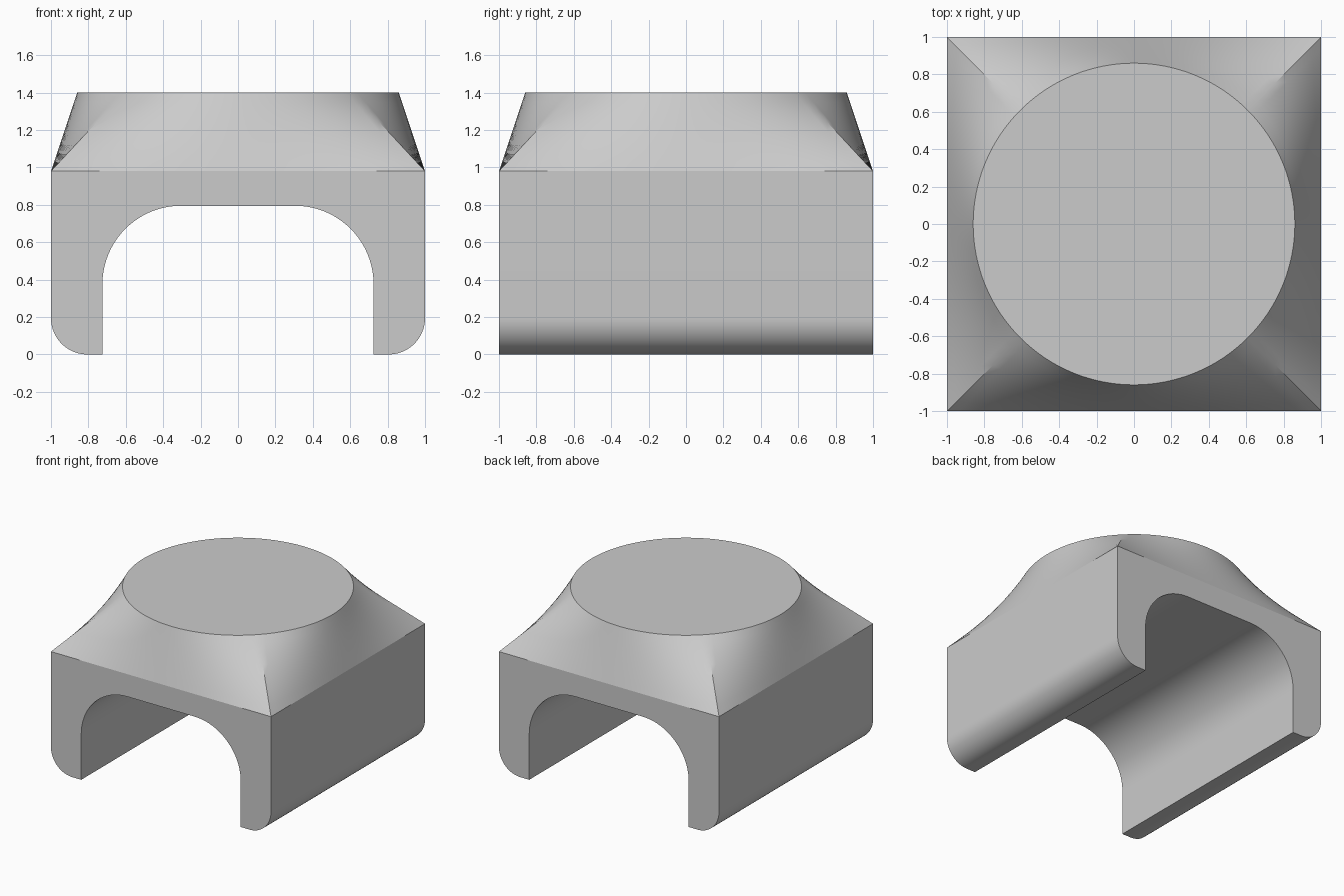
import bpy, bmesh, math
from mathutils import Vector

cube = bpy.data.objects.get("Cube")
if cube:
    bpy.data.objects.remove(cube, do_unlink=True)

grey = bpy.data.materials.new("plain grey")
grey.use_nodes = True
colour = (0.6, 0.6, 0.6, 1)
grey.diffuse_color = colour
grey.node_tree.nodes["Principled BSDF"].inputs["Base Color"].default_value = colour

SHOULDER, TOP, RADIUS = 0.98, 1.4, 0.86


def finish(bm, name):
    bmesh.ops.remove_doubles(bm, verts=bm.verts, dist=1e-5)
    mesh = bpy.data.meshes.new(name)
    bm.to_mesh(mesh)
    bm.free()
    mesh.materials.append(grey)
    obj = bpy.data.objects.new(name, mesh)
    bpy.context.collection.objects.link(obj)
    bpy.ops.object.select_all(action="DESELECT")
    obj.select_set(True)
    bpy.context.view_layer.objects.active = obj
    bpy.ops.object.shade_smooth_by_angle(angle=math.radians(30))
    return obj


def arc(cx, cz, r, start, end, steps=20):
    angles = [math.radians(start + (end - start) * i / steps) for i in range(steps + 1)]
    return [(cx + r * math.cos(a), cz + r * math.sin(a)) for a in angles]


# Arched body: right half of the profile, mirrored, then extruded front to back
half = arc(0.305, 0.375, 0.42, 90, 0) + [(0.725, 0)]
half += arc(0.805, 0.195, 0.195, -90, 0) + [(1, SHOULDER)]
profile = half + [(-x, z) for x, z in reversed(half)]
bm = bmesh.new()
face = bm.faces.new([bm.verts.new((x, -1, z)) for x, z in profile])
ext = bmesh.ops.extrude_face_region(bm, geom=[face], use_keep_orig=True)
back = [v for v in ext["geom"] if isinstance(v, bmesh.types.BMVert)]
bmesh.ops.translate(bm, verts=back, vec=(0, 2, 0))
bmesh.ops.recalc_face_normals(bm, faces=bm.faces)
# The shoulder is covered by the transition above
covered = [f for f in bm.faces if all(abs(v.co.z - SHOULDER) < 1e-4 for v in f.verts)]
bmesh.ops.delete(bm, geom=covered, context="FACES_ONLY")
finish(bm, "arched_body")

# Ruled transition from the square shoulder to the round top
SIDE, ROWS = 32, 8
corners = [Vector((x, y, SHOULDER)) for x, y in ((-1, -1), (1, -1), (1, 1), (-1, 1))]
square, circle = [], []
for s in range(4):
    for i in range(SIDE):
        t = i / SIDE
        square.append(corners[s].lerp(corners[(s + 1) % 4], t))
        a = math.radians(-135 + 90 * (s + t))
        circle.append(Vector((RADIUS * math.cos(a), RADIUS * math.sin(a), TOP)))
bm = bmesh.new()
rings = [[bm.verts.new(p.lerp(q, r / ROWS)) for p, q in zip(square, circle)]
         for r in range(ROWS + 1)]
for low, high in zip(rings, rings[1:]):
    for i in range(len(low)):
        j = (i + 1) % len(low)
        bm.faces.new((low[i], low[j], high[j], high[i]))
bm.faces.new(rings[-1])
finish(bm, "round_top_transition")
